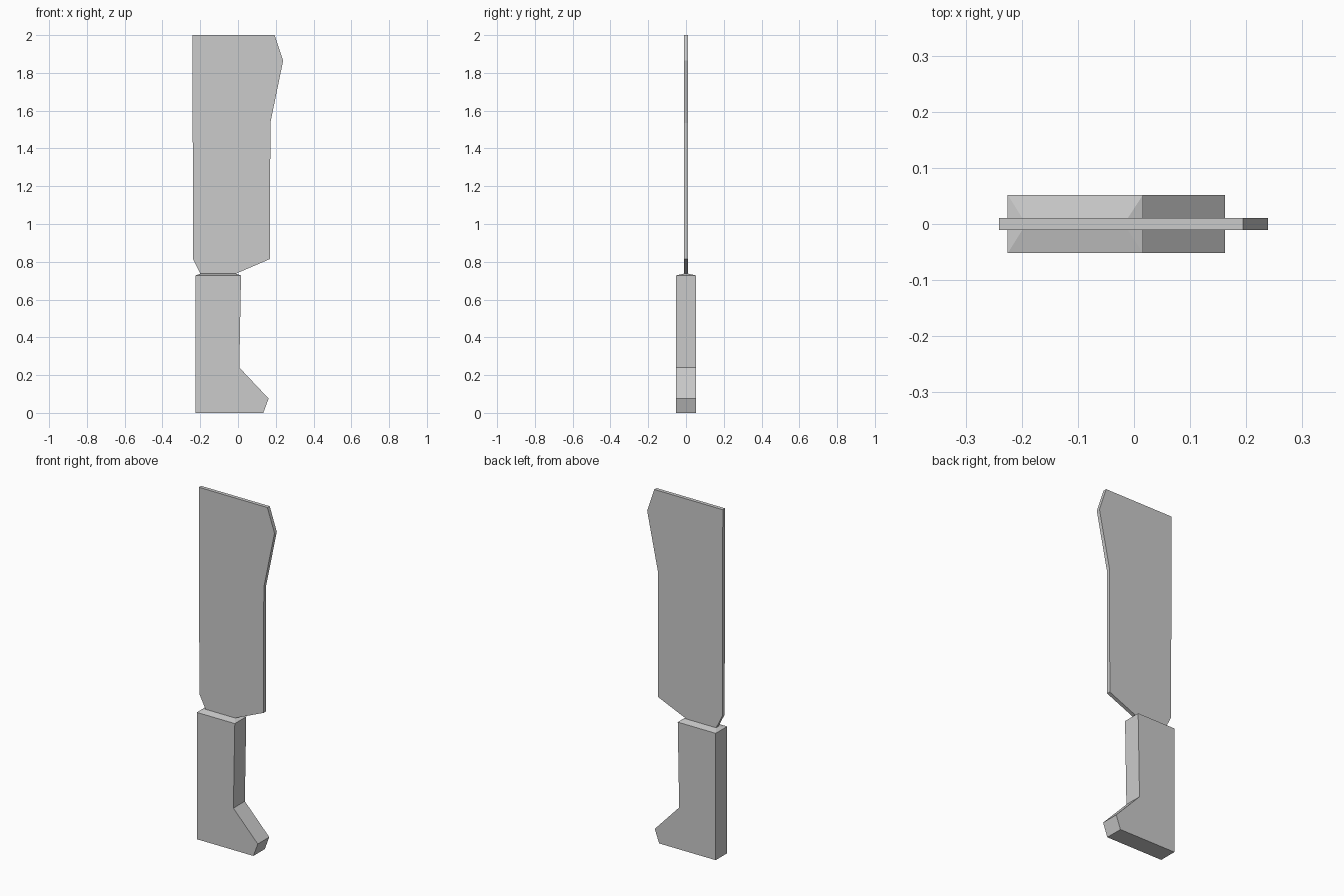
import bpy, bmesh
from mathutils import Vector

if "Cube" in bpy.data.objects:
    bpy.data.objects.remove(bpy.data.objects["Cube"])


def prism(outline, half):
    """Extrude a side profile (x, z) to thickness 2*half, centred on y = 0."""
    bm = bmesh.new()
    face = bm.faces.new([bm.verts.new((x, -half, z)) for x, z in outline])
    ext = bmesh.ops.extrude_face_region(bm, geom=[face])
    moved = [g for g in ext["geom"] if isinstance(g, bmesh.types.BMVert)]
    bmesh.ops.translate(bm, verts=moved, vec=(0, 2 * half, 0))
    bmesh.ops.recalc_face_normals(bm, faces=bm.faces)
    return bm


def face_along(bm, direction):
    d = Vector(direction)
    return max(bm.faces, key=lambda f: f.normal.dot(d))


def finish(bm, name):
    mesh = bpy.data.meshes.new(name)
    bm.to_mesh(mesh)
    bm.free()
    obj = bpy.data.objects.new(name, mesh)
    bpy.context.collection.objects.link(obj)


BLADE_HALF = 0.0105
NECK_Z = 0.737
NECK_X = (-0.199, -0.011)

# Blade: flat plate with flared tip; its foot is open where it joins the neck
blade = prism([(NECK_X[0], NECK_Z), (NECK_X[1], NECK_Z), (0.17, 0.815),
               (0.171, 1.535), (0.239, 1.865), (0.194, 2.0),
               (-0.241, 2.0), (-0.238, 0.815)], BLADE_HALF)
bmesh.ops.delete(blade, geom=[face_along(blade, (0, 0, -1))], context='FACES_ONLY')
finish(blade, "blade")

# Handle: thick grip with a hooked pommel
handle = prism([(-0.225, 0), (0.134, 0), (0.162, 0.076), (0.007, 0.24),
                (0.016, 0.728), (-0.225, 0.728)], 0.052)

# Shoulder: the top of the grip slopes in to meet the blade's foot
top = face_along(handle, (0, 0, 1))
ext = bmesh.ops.extrude_discrete_faces(handle, faces=[top])
cap = ext["faces"][0]
mid_x = cap.calc_center_median().x
for v in cap.verts:
    v.co = (NECK_X[0] if v.co.x < mid_x else NECK_X[1],
            BLADE_HALF if v.co.y > 0 else -BLADE_HALF, NECK_Z)
rim = [v for v in handle.verts if abs(v.co.z - 0.728) < 1e-4]
bmesh.ops.delete(handle, geom=[cap], context='FACES_ONLY')
neck = [v for v in handle.verts if abs(v.co.z - NECK_Z) < 1e-4]


def pick(verts, sx, sy):
    return max(verts, key=lambda v: sx * v.co.x + sy * v.co.y)


corners = [(-1, -1), (1, -1), (1, 1), (-1, 1)]
neck = neck or [handle.verts.new((NECK_X[0] if sx < 0 else NECK_X[1], sy * BLADE_HALF, NECK_Z))
                for sx, sy in corners]
for i, (a, b) in enumerate(zip(corners, corners[1:] + corners[:1])):
    quad = [pick(rim, *a), pick(rim, *b), pick(neck, *b), pick(neck, *a)]
    if handle.faces.get(quad) is None:
        handle.faces.new(quad)
bmesh.ops.recalc_face_normals(handle, faces=handle.faces)
finish(handle, "handle")
